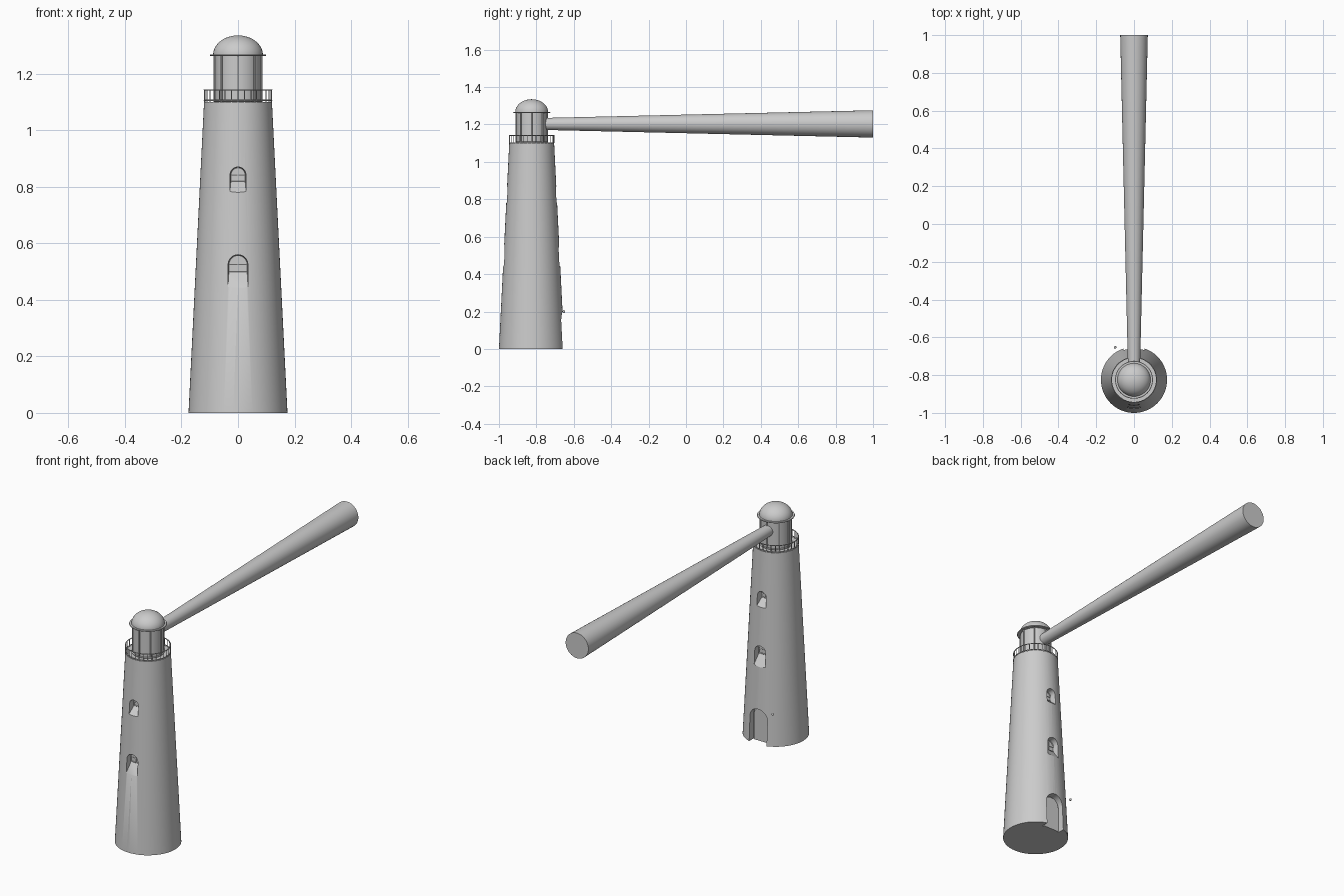
import bpy, bmesh
from math import sin, cos, pi, radians
from mathutils import Vector

if "Cube" in bpy.data.objects:
    bpy.data.objects.remove(bpy.data.objects["Cube"])

CY = -0.825          # tower axis
BASE_R, TOP_R, TOP_Z = 0.175, 0.12, 1.1

grey = bpy.data.materials.new("plain_grey")
grey.use_nodes = True
colour = (0.6, 0.6, 0.6, 1)
grey.diffuse_color = colour
grey.node_tree.nodes["Principled BSDF"].inputs["Base Color"].default_value = colour


def finish(name, bm, angle=40):
    """Turn a bmesh into a named, smooth-shaded object."""
    bmesh.ops.recalc_face_normals(bm, faces=bm.faces[:])
    mesh = bpy.data.meshes.new(name)
    bm.to_mesh(mesh)
    bm.free()
    mesh.materials.append(grey)
    obj = bpy.data.objects.new(name, mesh)
    bpy.context.collection.objects.link(obj)
    smooth(obj, angle)
    return obj


def smooth(obj, angle=40):
    bpy.ops.object.select_all(action='DESELECT')
    obj.select_set(True)
    bpy.context.view_layer.objects.active = obj
    bpy.ops.object.shade_smooth_by_angle(angle=radians(angle))


def loft(bm, sections):
    """Skin a list of equal-length closed loops and cap both ends."""
    rings = [[bm.verts.new(p) for p in s] for s in sections]
    n = len(rings[0])
    for a, b in zip(rings, rings[1:]):
        for i in range(n):
            j = (i + 1) % n
            bm.faces.new((a[i], a[j], b[j], b[i]))
    bm.faces.new(rings[0])
    bm.faces.new(rings[-1])


def lathe(name, profile, n=64):
    """Stack of circles (radius, z) around the tower axis."""
    bm = bmesh.new()
    loft(bm, [[(r * cos(2 * pi * i / n), CY + r * sin(2 * pi * i / n), z)
               for i in range(n)] for r, z in profile])
    return finish(name, bm)


def rod(bm, a, b, r, n=8):
    """Thin round bar between two points."""
    a, b = Vector(a), Vector(b)
    turn = (b - a).to_track_quat('Z', 'Y')
    circle = [turn @ Vector((r * cos(2 * pi * i / n), r * sin(2 * pi * i / n), 0))
              for i in range(n)]
    loft(bm, [[a + c for c in circle], [b + c for c in circle]])


def hoop(name, radius, z, thick):
    bpy.ops.mesh.primitive_torus_add(location=(0, CY, z), major_radius=radius,
                                     minor_radius=thick, major_segments=64,
                                     minor_segments=8)
    obj = bpy.context.object
    obj.name = name
    obj.data.materials.append(grey)
    smooth(obj, 60)


def posts(name, count, radius, z0, z1, thick):
    bm = bmesh.new()
    for i in range(count):
        a = 2 * pi * i / count - pi / 2
        x, y = radius * cos(a), CY + radius * sin(a)
        rod(bm, (x, y, z0), (x, y, z1), thick)
    finish(name, bm)


def arch(half, bottom, top, y, n=12):
    """Round-headed outline in the xz plane at depth y."""
    spring = top - half
    pts = [(half, y, bottom)]
    pts += [(half * cos(pi * i / n), y, spring + half * sin(pi * i / n))
            for i in range(n + 1)]
    return pts + [(-half, y, bottom)]


def wall(z):
    return BASE_R + (TOP_R - BASE_R) * z / TOP_Z


# Tower shell
tower = lathe("tower", [(BASE_R, 0), (TOP_R, TOP_Z)])


def carve(sections):
    bm = bmesh.new()
    loft(bm, sections)
    cutter = finish("opening_cutter", bm)
    cutter.hide_render = True
    mod = tower.modifiers.new("opening", 'BOOLEAN')
    mod.operation = 'DIFFERENCE'
    mod.solver = 'EXACT'
    mod.object = cutter
    bpy.context.view_layer.objects.active = tower
    bpy.ops.object.modifier_apply(modifier="opening")
    bpy.data.objects.remove(cutter)


# Arched windows with sloping sills, on front and back
for side, face in ((-1, "front"), (1, "back")):
    for level, half, low, sill, top in (("lower", 0.036, 0.44, 0.5, 0.56),
                                        ("upper", 0.029, 0.78, 0.82, 0.87)):
        outer = wall(low)
        inner = outer - 0.045
        inset = half - 0.004
        carve([arch(half, low, top, CY + side * 0.22),
               arch(half, low, top, CY + side * outer),
               arch(inset, sill, top - 0.003, CY + side * inner)])
        bm = bmesh.new()
        y = CY + side * (inner + 0.003)
        outline = arch(inset, sill, top - 0.003, y)
        for a, b in zip(outline, outline[1:] + outline[:1]):
            rod(bm, a, b, 0.0025, 6)
        rod(bm, (0, y, sill), (0, y, top - 0.003), 0.002, 6)
        mid = top - half
        rod(bm, (-inset, y, mid), (inset, y, mid), 0.002, 6)
        finish(f"{face}_{level}_window_frame", bm)

# Arched doorway at the back, with a door panel and a small knob
carve([arch(0.056, -0.05, 0.2, CY + 0.25), arch(0.056, -0.05, 0.2, CY + 0.125)])
bm = bmesh.new()
loft(bm, [arch(0.05, 0.0, 0.194, CY + 0.12), arch(0.05, 0.0, 0.194, CY + 0.131)])
finish("door", bm)
bpy.ops.mesh.primitive_uv_sphere_add(segments=16, ring_count=8, radius=0.007,
                                     location=(-0.1, -0.653, 0.2))
knob = bpy.context.object
knob.name = "door_knob"
knob.data.materials.append(grey)
smooth(knob, 60)
smooth(tower, 35)

# Gallery railing
hoop("gallery_lower_rail", 0.119, 1.105, 0.0025)
hoop("gallery_upper_rail", 0.119, 1.142, 0.0025)
posts("gallery_balusters", 32, 0.119, 1.1, 1.142, 0.0018)

# Lantern room
lathe("lantern_glass", [(0.081, 1.1), (0.081, 1.265)])
posts("lantern_posts", 8, 0.083, 1.1, 1.265, 0.004)
hoop("lantern_foot_ring", 0.083, 1.104, 0.004)
lathe("roof_brim", [(0.098, 1.262), (0.1, 1.265), (0.098, 1.268)])
lathe("roof_dome", [(0.088 * cos(radians(a)), 1.266 + 0.069 * sin(radians(a)))
                    for a in range(0, 90, 6)] + [(0.002, 1.335)])

# Widening light beam
bm = bmesh.new()
loft(bm, [[(r * cos(2 * pi * i / 48), y, 1.203 + r * sin(2 * pi * i / 48))
           for i in range(48)] for y, r in ((-0.76, 0.032), (1.0, 0.073))])
finish("light_beam", bm)
